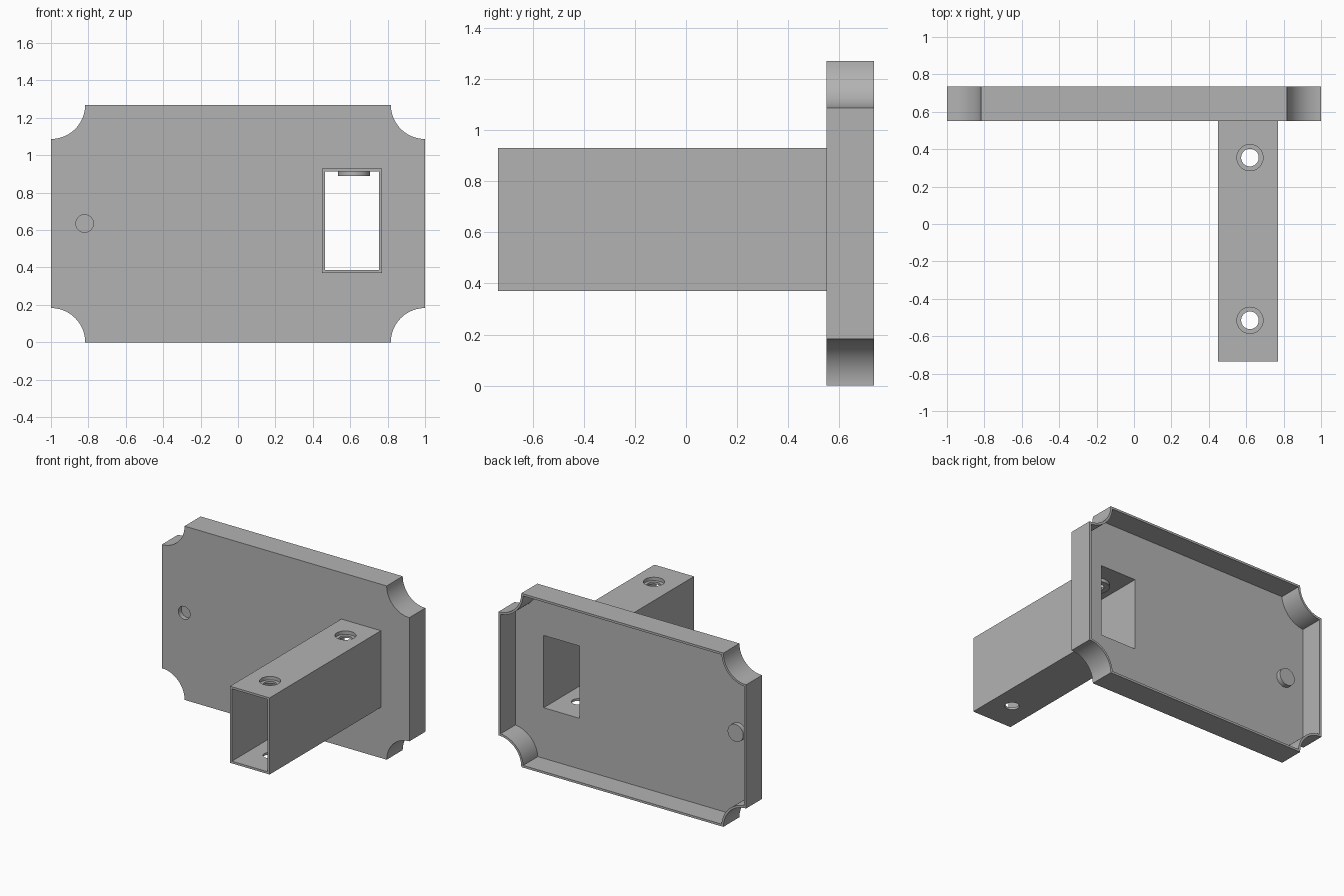
import bpy
import bmesh
import math
from mathutils import Matrix

cube = bpy.data.objects.get("Cube")
if cube:
    bpy.data.objects.remove(cube, do_unlink=True)

# Shared material
grey = bpy.data.materials.new("plain grey")
grey.use_nodes = True
colour = (0.45, 0.45, 0.45, 1)
grey.diffuse_color = colour
grey.node_tree.nodes["Principled BSDF"].inputs["Base Color"].default_value = colour

# Main sizes
HEIGHT = 1.27
MID_Z = HEIGHT / 2
FRONT, BACK = 0.55, 0.735
WALL = 0.016
NOTCH = 0.183
TUBE_X0, TUBE_X1 = 0.45, 0.77
TUBE_Z0, TUBE_Z1 = 0.37, 0.93
HOLE_X, HOLE_YS = 0.62, (0.355, -0.515)


def finish(bm, name):
    bmesh.ops.recalc_face_normals(bm, faces=bm.faces)
    mesh = bpy.data.meshes.new(name)
    bm.to_mesh(mesh)
    bm.free()
    mesh.materials.append(grey)
    obj = bpy.data.objects.new(name, mesh)
    bpy.context.collection.objects.link(obj)
    return obj


def box(name, x0, x1, y0, y1, z0, z1):
    bm = bmesh.new()
    place = Matrix.Translation(((x0 + x1) / 2, (y0 + y1) / 2, (z0 + z1) / 2))
    size = Matrix.Diagonal((x1 - x0, y1 - y0, z1 - z0, 1))
    bmesh.ops.create_cube(bm, size=1, matrix=place @ size)
    return finish(bm, name)


def cylinder(name, radius, centre, depth, along_y=False):
    bm = bmesh.new()
    turn = Matrix.Rotation(math.pi / 2 if along_y else 0, 4, "X")
    bmesh.ops.create_cone(bm, cap_ends=True, segments=48, radius1=radius,
                          radius2=radius, depth=depth,
                          matrix=Matrix.Translation(centre) @ turn)
    return finish(bm, name)


def notched_slab(name, inset, y0, y1, steps=20):
    """Rectangle with a concave quarter circle at each corner, extruded along y."""
    bm = bmesh.new()
    radius = NOTCH + inset
    outline = []
    for i, (sx, sz) in enumerate(((1, 1), (-1, 1), (-1, -1), (1, -1))):
        arc = []
        hx, hz = 1 - inset, MID_Z - inset
        # the arc stays centred on the outer corner, trimmed by the inset edges
        start = math.asin(inset / radius)
        for k in range(steps + 1):
            a = start + (math.pi / 2 - 2 * start) * k / steps
            arc.append((sx * (1 - radius * math.sin(a)),
                        MID_Z + sz * (MID_Z - radius * math.cos(a))))
        outline += arc if i % 2 == 0 else arc[::-1]
    face = bm.faces.new([bm.verts.new((x, y0, z)) for x, z in outline])
    moved = bmesh.ops.extrude_face_region(bm, geom=[face])["geom"]
    verts = [v for v in moved if isinstance(v, bmesh.types.BMVert)]
    bmesh.ops.translate(bm, verts=verts, vec=(0, y1 - y0, 0))
    return finish(bm, name)


def combine(target, tool, operation):
    tool.hide_render = True
    mod = target.modifiers.new(operation.lower(), "BOOLEAN")
    mod.operation = operation
    mod.solver = "EXACT"
    mod.object = tool
    bpy.ops.object.select_all(action="DESELECT")
    bpy.context.view_layer.objects.active = target
    target.select_set(True)
    bpy.ops.object.modifier_apply(modifier=mod.name)
    bpy.data.objects.remove(tool, do_unlink=True)


def bore():
    return box("bore_cutter", TUBE_X0 + WALL, TUBE_X1 - WALL, -1, 0.6,
               TUBE_Z0 + WALL, TUBE_Z1 - WALL)


# Back plate: hollow tray open to the rear, with the tube opening
plate = notched_slab("back_plate", 0, FRONT, BACK)
combine(plate, notched_slab("tray_cutter", WALL, FRONT + WALL, 1), "DIFFERENCE")
combine(plate, bore(), "DIFFERENCE")

# Blind pocket in the front with its boss in the tray
combine(plate, cylinder("pocket_boss", 0.063, (-0.82, FRONT + 0.03, MID_Z), 0.04, True), "UNION")
combine(plate, cylinder("pocket_cutter", 0.047, (-0.82, FRONT, MID_Z), 0.068, True), "DIFFERENCE")

# Rectangular tube
tube = box("rectangular_tube", TUBE_X0, TUBE_X1, -BACK, FRONT, TUBE_Z0, TUBE_Z1)
combine(tube, bore(), "DIFFERENCE")

# Counterbored screw holes with collars below the top wall
for y in HOLE_YS:
    combine(tube, cylinder("collar", 0.086, (HOLE_X, y, 0.905), 0.03), "UNION")
    combine(tube, cylinder("counterbore", 0.07, (HOLE_X, y, TUBE_Z1), 0.05), "DIFFERENCE")
    combine(tube, cylinder("screw_hole", 0.047, (HOLE_X, y, MID_Z), 1), "DIFFERENCE")

# Smooth the round walls, keep the edges crisp
for obj in (plate, tube):
    bpy.ops.object.select_all(action="DESELECT")
    bpy.context.view_layer.objects.active = obj
    obj.select_set(True)
    bpy.ops.object.shade_smooth_by_angle(angle=math.radians(30))
